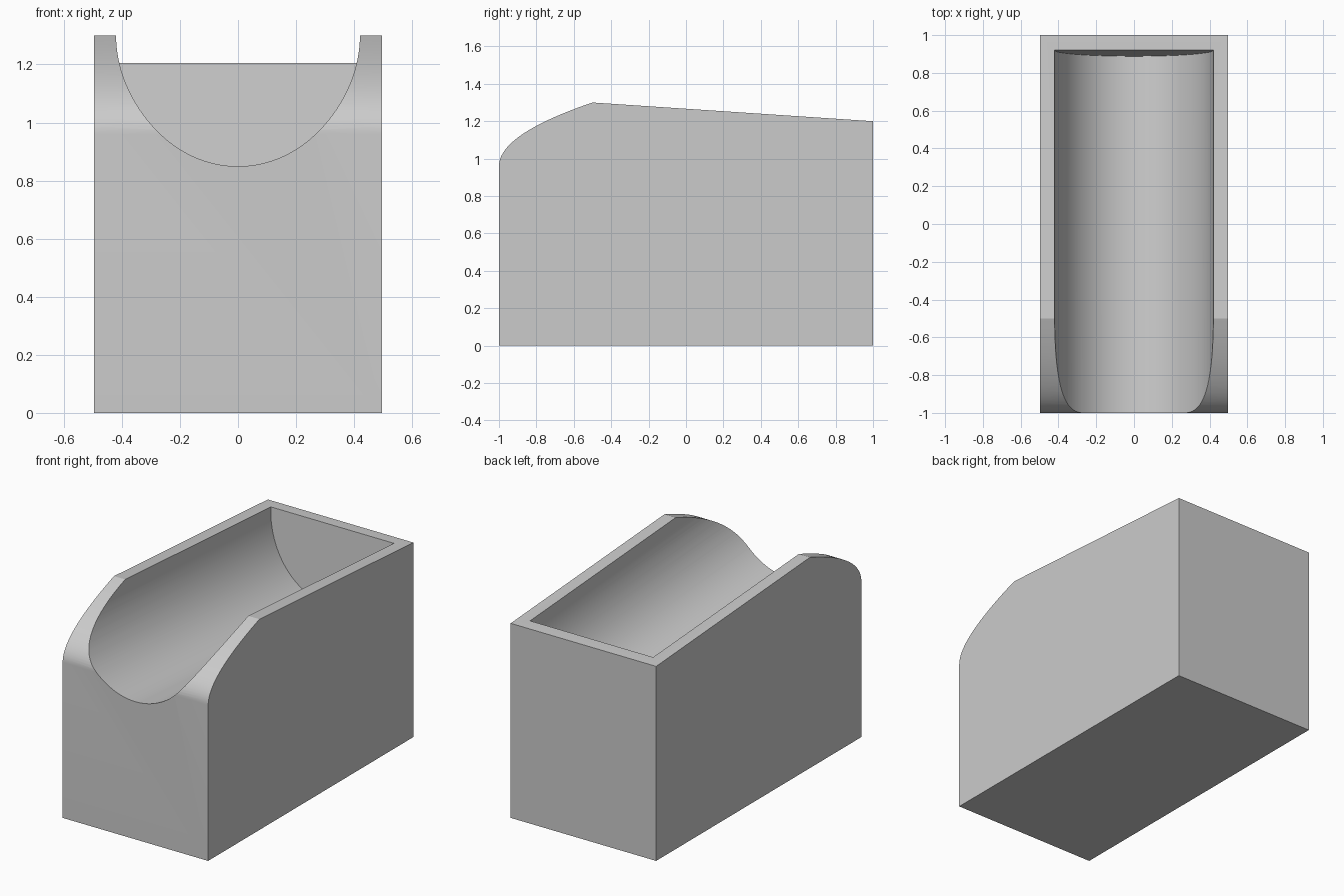
import bpy, bmesh, math
from mathutils import Matrix, Vector

cube = bpy.data.objects.get("Cube")
if cube:
    bpy.data.objects.remove(cube, do_unlink=True)

HALF_WIDTH = 0.4965
FRONT_TOP, PEAK_Y, PEAK_Z, BACK_Z = 0.96, -0.5, 1.3, 1.2
SLOPE = (BACK_Z - PEAK_Z) / (1 - PEAK_Y)
TROUGH_HALF, TROUGH_DEPTH, TROUGH_BACK = 0.42, 0.483, 0.92

grey = bpy.data.materials.new("plain grey")
grey.use_nodes = True
colour = (0.6, 0.6, 0.6, 1)
grey.diffuse_color = colour
grey.node_tree.nodes["Principled BSDF"].inputs["Base Color"].default_value = colour


def extrude(name, points, offset):
    """Closed prism from a planar outline swept along an offset."""
    bm = bmesh.new()
    face = bm.faces.new([bm.verts.new(p) for p in points])
    swept = bmesh.ops.extrude_face_region(bm, geom=[face], use_keep_orig=True)
    moved = [g for g in swept["geom"] if isinstance(g, bmesh.types.BMVert)]
    bmesh.ops.translate(bm, verts=moved, vec=offset)
    bmesh.ops.recalc_face_normals(bm, faces=bm.faces)
    mesh = bpy.data.meshes.new(name)
    bm.to_mesh(mesh)
    bm.free()
    obj = bpy.data.objects.new(name, mesh)
    bpy.context.collection.objects.link(obj)
    mesh.materials.append(grey)
    return obj


# Block: side outline with a rounded front shoulder and a sloping top
p0, p1, p2 = Vector((-1, FRONT_TOP)), Vector((-1, 1.13)), Vector((PEAK_Y, PEAK_Z))
outline = [(-1, 0), (1, 0), (1, BACK_Z)]
for i in range(24, -1, -1):
    t = i / 24
    outline.append(tuple(p0 * (1 - t) ** 2 + p1 * 2 * t * (1 - t) + p2 * t * t))
block = extrude("trough_block", [(-HALF_WIDTH, y, z) for y, z in outline],
                (2 * HALF_WIDTH, 0, 0))

# Trough cutter: U-shaped section running parallel to the sloping top
section = [(TROUGH_HALF, 0, 0.5), (-TROUGH_HALF, 0, 0.5)]
for i in range(65):
    a = math.pi * (1 + i / 64)
    section.append((TROUGH_HALF * math.cos(a), 0, TROUGH_DEPTH * math.sin(a)))
cutter = extrude("trough_cutter", section, (0, -2.5, 0))
top_at_end = PEAK_Z + SLOPE * (TROUGH_BACK - PEAK_Y)
cutter.matrix_world = (Matrix.Translation((0, TROUGH_BACK, top_at_end))
                       @ Matrix.Rotation(math.atan(SLOPE), 4, "X"))
cutter.hide_render = True

# Carve the trough, then drop the cutter
cut = block.modifiers.new("trough", "BOOLEAN")
cut.operation = "DIFFERENCE"
cut.solver = "EXACT"
cut.object = cutter
bpy.context.view_layer.objects.active = block
block.select_set(True)
cutter.select_set(False)
bpy.context.view_layer.update()
bpy.ops.object.modifier_apply(modifier=cut.name)
bpy.data.objects.remove(cutter, do_unlink=True)
bpy.ops.object.shade_smooth_by_angle(angle=math.radians(20))
